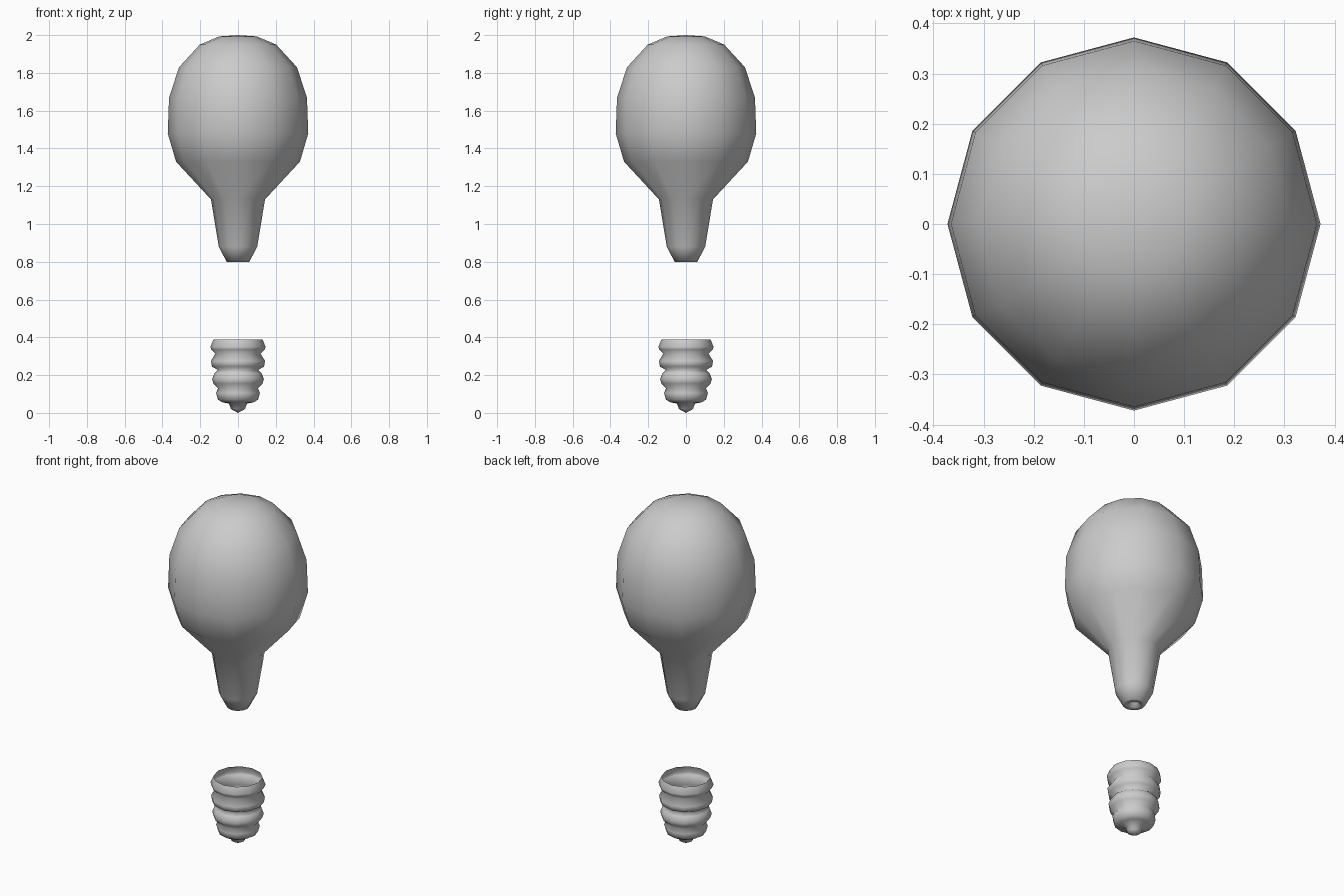
import bpy
import bmesh
from math import cos, sin, tau

cube = bpy.data.objects.get("Cube")
if cube:
    bpy.data.objects.remove(cube, do_unlink=True)

SIDES = 12

grey = bpy.data.materials.new("plain_grey")
grey.use_nodes = True
colour = (0.6, 0.6, 0.6, 1)
grey.diffuse_color = colour
grey.node_tree.nodes["Principled BSDF"].inputs["Base Color"].default_value = colour


def lathe(name, profile):
    """Turn a bottom-to-top (radius, height) profile around z; radius 0 is a pole."""
    bm = bmesh.new()
    rings = []
    for r, z in profile:
        count = SIDES if r else 1
        rings.append([bm.verts.new((r * cos(tau * i / SIDES), r * sin(tau * i / SIDES), z))
                      for i in range(count)])
    for low, high in zip(rings, rings[1:]):
        for i in range(SIDES):
            j = (i + 1) % SIDES
            if len(low) == 1:
                bm.faces.new((low[0], high[j], high[i]))
            elif len(high) == 1:
                bm.faces.new((low[i], low[j], high[0]))
            else:
                bm.faces.new((low[i], low[j], high[j], high[i]))
    for face in bm.faces:
        face.smooth = True
    mesh = bpy.data.meshes.new(name)
    bm.to_mesh(mesh)
    bm.free()
    mesh.materials.append(grey)
    obj = bpy.data.objects.new(name, mesh)
    bpy.context.collection.objects.link(obj)
    return obj


# Glass envelope, with a small dimple under the neck
lathe("glass_bulb", [
    (0, 0.83), (0.025, 0.82), (0.035, 0.80), (0.06, 0.80), (0.102, 0.88),
    (0.143, 1.13), (0.328, 1.33), (0.372, 1.48), (0.365, 1.67),
    (0.312, 1.83), (0.202, 1.95), (0.10, 1.993), (0, 2.0)])

# Threaded cap, open at the top, with the contact tip below
lathe("screw_cap", [
    (0, 0), (0.037, 0.02), (0.048, 0.05), (0.08, 0.055), (0.106, 0.07),
    (0.116, 0.105), (0.106, 0.13), (0.13, 0.155), (0.137, 0.18),
    (0.125, 0.21), (0.106, 0.227), (0.138, 0.245), (0.143, 0.275),
    (0.12, 0.313), (0.142, 0.335), (0.146, 0.35), (0.13, 0.388)])
